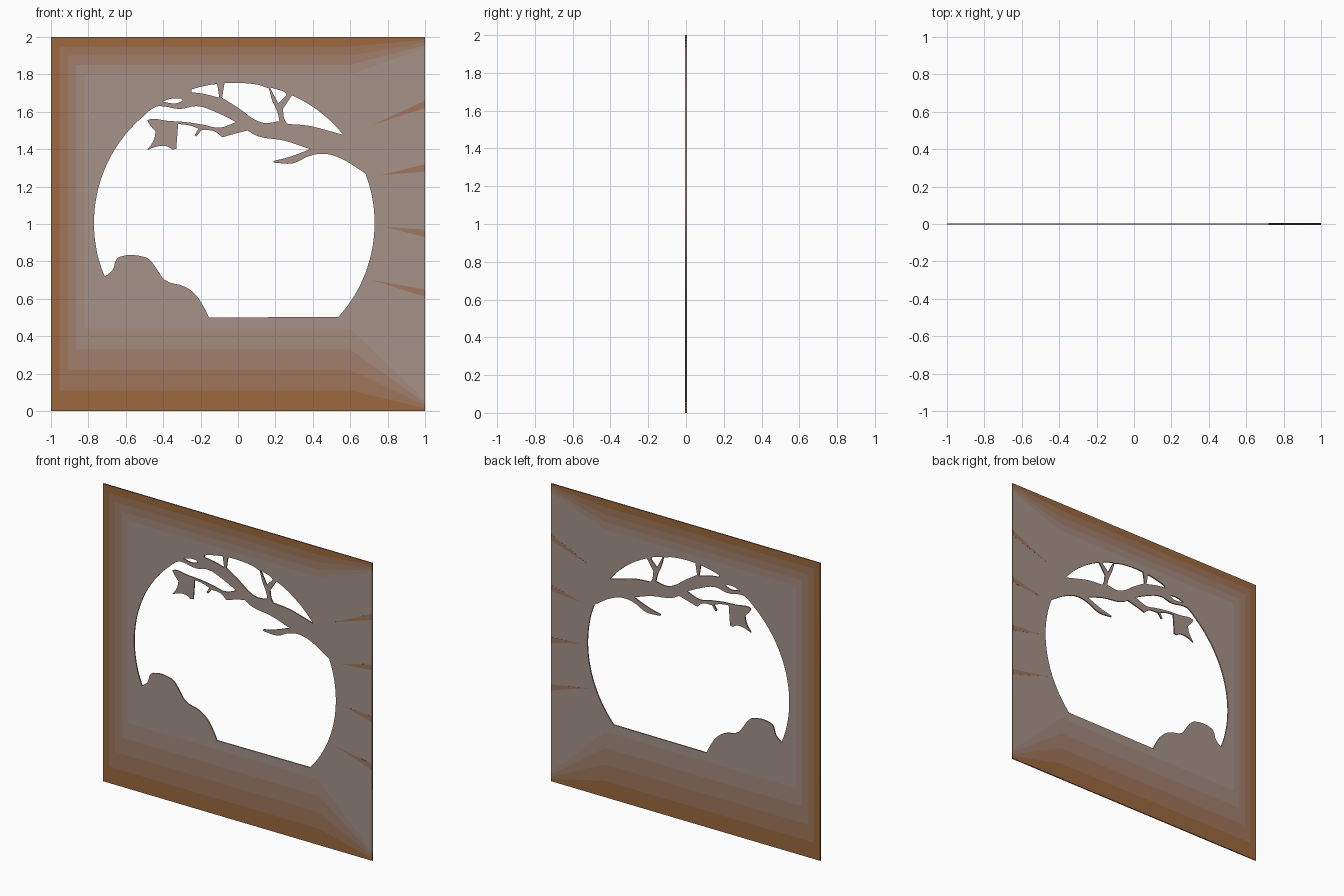
import bpy
from math import cos, sin, radians, pi
from mathutils import Vector

if "Cube" in bpy.data.objects:
    bpy.data.objects.remove(bpy.data.objects["Cube"])

HALF = 0.004                      # half of the panel thickness
CX, CZ, R = -0.02, 1.005, 0.75    # round opening
BROWN, GREY = (0.33, 0.125, 0.03), (0.38, 0.29, 0.25)


def arc(a0, a1, n):
    """Points on the rim of the round opening, angles in degrees."""
    out = []
    for i in range(n + 1):
        a = radians(a0 + (a1 - a0) * i / n)
        out.append((CX + R * cos(a), CZ + R * sin(a)))
    return out


def add_outline(curve, pts, smooth):
    """Closed outline: gentle turns become curves, sharp turns stay corners."""
    s = curve.splines.new('BEZIER')
    s.bezier_points.add(len(pts) - 1)
    s.use_cyclic_u = True
    s.resolution_u = 4 if smooth else 1
    for i, bp in enumerate(s.bezier_points):
        p, a, b = Vector(pts[i]), Vector(pts[i - 1]), Vector(pts[(i + 1) % len(pts)])
        bp.co = (p.x, p.y, 0)
        kind = 'AUTO' if smooth and (p - a).angle(b - p) < 0.7 else 'VECTOR'
        bp.handle_left_type = bp.handle_right_type = kind


def plate(name, outline, t, holes=(), half=HALF):
    """Thin upright plate with cut-outs, tinted from brown (0) to grey (1)."""
    cu = bpy.data.curves.new(name, 'CURVE')
    cu.dimensions = '2D'
    cu.fill_mode = 'BOTH'
    cu.extrude = half
    add_outline(cu, outline, False)
    for h in holes:
        add_outline(cu, h, True)
    ob = bpy.data.objects.new(name, cu)
    bpy.context.collection.objects.link(ob)
    ob.rotation_euler = (pi / 2, 0, 0)
    mat = bpy.data.materials.new(name + "_colour")
    mat.diffuse_color = tuple(b + (g - b) * t for b, g in zip(BROWN, GREY)) + (1,)
    mat.use_nodes = True
    mat.node_tree.nodes["Principled BSDF"].inputs["Base Color"].default_value = mat.diffuse_color
    cu.materials.append(mat)
    bpy.context.view_layer.objects.active = ob
    ob.select_set(True)
    bpy.ops.object.convert(target='MESH')
    ob.select_set(False)


# Silhouettes bordering the main opening
upper_branch = [(-.41, 1.63), (-.31, 1.615), (-.22, 1.63), (-.10, 1.59), (-.01, 1.545)]
lower_branch = [(-.10, 1.515), (-.18, 1.53), (-.28, 1.545), (-.38, 1.552), (-.46, 1.562)]
leaf = [(-.485, 1.555), (-.475, 1.535), (-.44, 1.495), (-.45, 1.45), (-.485, 1.395),
        (-.43, 1.415), (-.38, 1.415), (-.35, 1.398), (-.33, 1.402), (-.32, 1.535)]
twig = [(-.26, 1.527), (-.21, 1.51), (-.232, 1.475), (-.222, 1.468), (-.195, 1.503),
        (-.125, 1.495), (-.085, 1.463)]
limb = [(-.02, 1.482), (.05, 1.50), (.105, 1.47), (.25, 1.445), (.385, 1.40),
        (.28, 1.36), (.19, 1.337), (.19, 1.328), (.295, 1.325), (.38, 1.363),
        (.46, 1.375), (.54, 1.355)]
bush = [(-.155, .50), (-.185, .56), (-.23, .625), (-.285, .665), (-.39, .70),
        (-.435, .76), (-.475, .81), (-.505, .825), (-.63, .825), (-.65, .81),
        (-.67, .755)]
main_opening = (arc(202.5, 124, 12) + upper_branch + lower_branch + leaf + twig + limb
                + arc(20.7, -42, 10) + bush)

# Gaps between the upper twigs
gaps = [
    [(-.405, 1.655), (-.355, 1.67), (-.305, 1.67), (-.295, 1.66), (-.33, 1.645)],
    arc(107.8, 97, 3) + [(-.10, 1.675), (-.18, 1.695), (-.25, 1.705)],
    arc(94, 80, 3) + [(.165, 1.725), (.185, 1.655), (.21, 1.60), (.222, 1.55), (.145, 1.54),
                      (.095, 1.555), (.01, 1.615), (-.085, 1.675)],
    arc(75.3, 69, 2) + [(.26, 1.69), (.215, 1.645)],
    arc(65.7, 39, 5) + [(.46, 1.505), (.38, 1.525), (.265, 1.535), (.25, 1.555), (.24, 1.615)],
]


def shell(k):
    """Border line k steps in from the panel edge, open to the right side."""
    l, b, t = -1 + .045 * k, .11 * k, 2 - .05 * k
    return [(1, .015 * k), (.6, b), (l, b), (l, t), (.6, t), (1, 2 - .015 * k)]


# Rim bands fading from brown to grey
BANDS = 4
for k in range(BANDS):
    plate("rim_band_%d" % (k + 1), shell(k) + shell(k + 1)[::-1], (k + .4) / (BANDS + .3))

# Inner panel with the cut-out scene
plate("inner_panel", shell(BANDS), 1, [main_opening] + gaps)

# Brown streaks on the right edge
for i, (z0, z1, tx, tz) in enumerate([(.61, .65, .72, .70), (.93, .97, .78, .985),
                                      (1.28, 1.32, .76, 1.26), (1.62, 1.66, .72, 1.53)]):
    plate("edge_streak_%d" % (i + 1), [(1, z0), (1, z1), (tx, tz)], .4, half=HALF + .0004)
